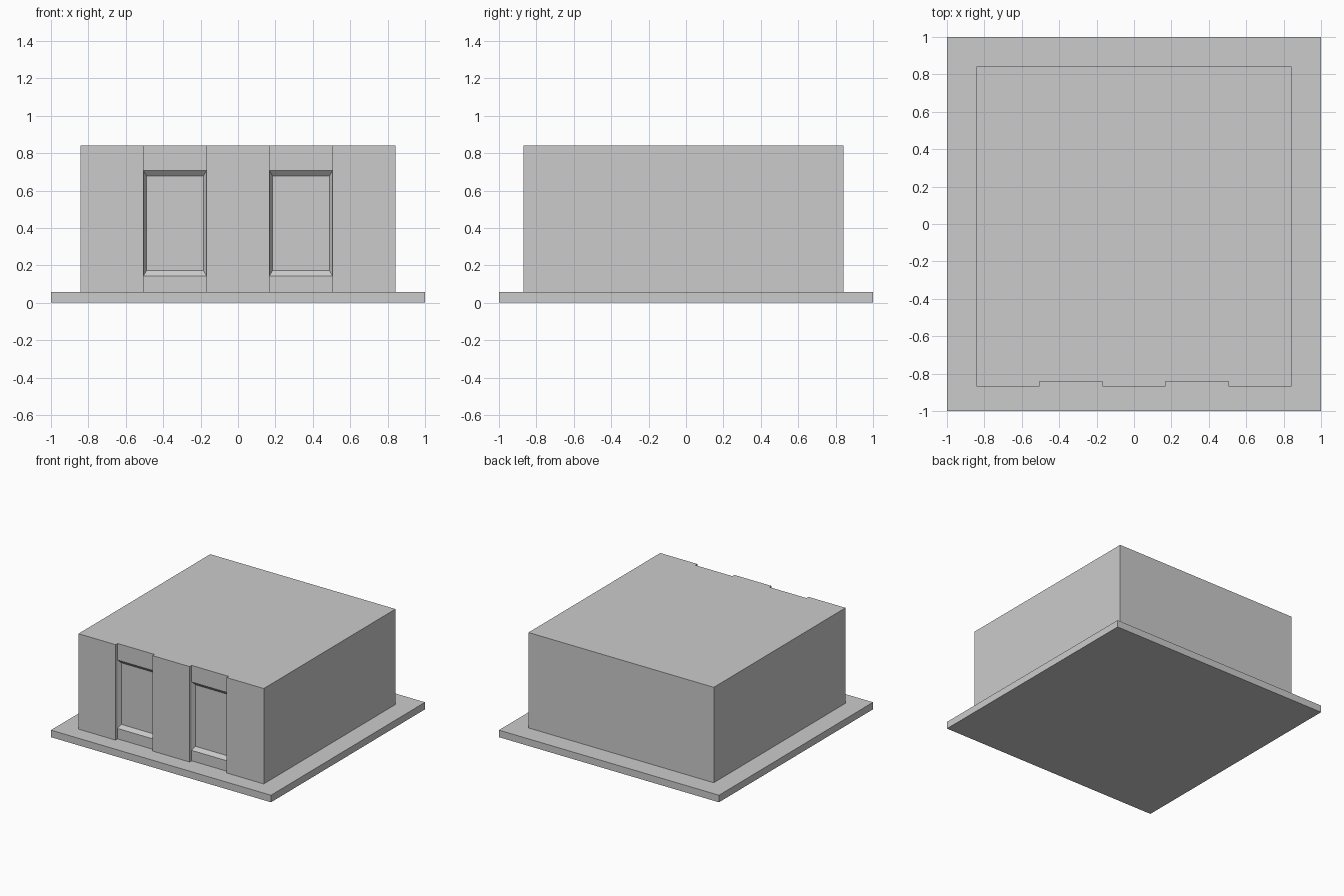
import bpy, bmesh
from mathutils import Vector

if "Cube" in bpy.data.objects:
    bpy.data.objects.remove(bpy.data.objects["Cube"])

BASE_TOP, ROOF = 0.058, 0.842
HALF, PIER_Y, BAY_Y = 0.842, -0.868, -0.842
SILL, LINTEL, DEPTH = 0.144, 0.706, 0.025


def add_object(name, bm):
    bmesh.ops.recalc_face_normals(bm, faces=bm.faces)
    mesh = bpy.data.meshes.new(name)
    bm.to_mesh(mesh)
    bm.free()
    obj = bpy.data.objects.new(name, mesh)
    bpy.context.collection.objects.link(obj)
    return obj


def prism(outline, z0, z1):
    bm = bmesh.new()
    face = bm.faces.new([bm.verts.new((x, y, z0)) for x, y in outline])
    ext = bmesh.ops.extrude_face_region(bm, geom=[face], use_keep_orig=True)
    top = [v for v in ext["geom"] if isinstance(v, bmesh.types.BMVert)]
    bmesh.ops.translate(bm, verts=top, vec=(0, 0, z1 - z0))
    bmesh.ops.recalc_face_normals(bm, faces=bm.faces)
    return bm


def bay_faces(bm):
    return [f for f in bm.faces if f.normal.y < -0.9
            and abs(f.calc_center_median().y - BAY_Y) < 1e-4]


# Ground slab
add_object("base_slab", prism([(-1, -1), (1, -1), (1, 1), (-1, 1)], 0, BASE_TOP))

# Building footprint: five equal bays, the 2nd and 4th set back between piers
step = 2 * HALF / 5
outline = [(HALF, HALF), (-HALF, HALF)]
for i in range(5):
    y = PIER_Y if i % 2 == 0 else BAY_Y
    outline += [(-HALF + i * step, y), (-HALF + (i + 1) * step, y)]
bm = prism(outline, BASE_TOP, ROOF)

# Split the bay walls at sill and lintel height
for z in (SILL, LINTEL):
    faces = bay_faces(bm)
    edges = {e for f in faces for e in f.edges}
    verts = {v for f in faces for v in f.verts}
    bmesh.ops.bisect_plane(bm, geom=faces + list(edges) + list(verts),
                           plane_co=(0, 0, z), plane_no=(0, 0, 1))

# Recess the window panels with tapered reveals
bm.normal_update()
panels = [f for f in bay_faces(bm) if SILL < f.calc_center_median().z < LINTEL]
for face in bmesh.ops.extrude_discrete_faces(bm, faces=panels)["faces"]:
    c = face.calc_center_median()
    for v in face.verts:
        v.co = c + (v.co - c) * 0.9 + Vector((0, DEPTH, 0))
add_object("building_body", bm)
